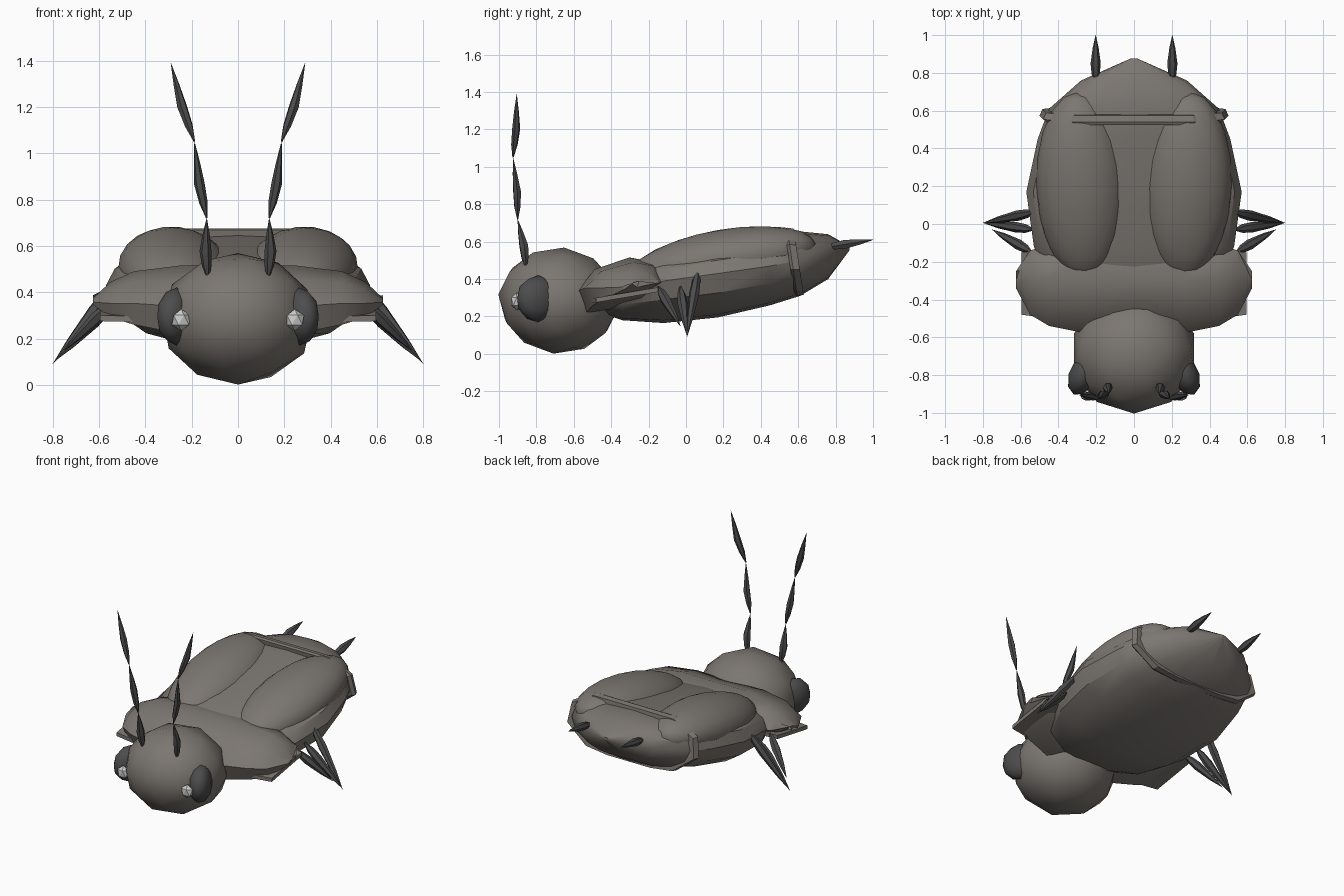
import bpy, bmesh, math
from mathutils import Vector, Matrix

if "Cube" in bpy.data.objects:
    bpy.data.objects.remove(bpy.data.objects["Cube"])


def material(name, rgb):
    m = bpy.data.materials.new(name)
    m.diffuse_color = (*rgb, 1)
    m.use_nodes = True
    m.node_tree.nodes["Principled BSDF"].inputs["Base Color"].default_value = m.diffuse_color
    return m


SHELL = material("warm grey shell", (0.2, 0.182, 0.163))
DARK = material("charcoal", (0.073, 0.073, 0.076))
LIGHT = material("pale grey", (0.6, 0.6, 0.6))


def finish(name, bm, mat, smooth=40):
    bmesh.ops.recalc_face_normals(bm, faces=bm.faces)
    me = bpy.data.meshes.new(name)
    bm.to_mesh(me)
    bm.free()
    me.materials.append(mat)
    ob = bpy.data.objects.new(name, me)
    bpy.context.collection.objects.link(ob)
    if smooth:
        bpy.ops.object.select_all(action='DESELECT')
        ob.select_set(True)
        bpy.context.view_layer.objects.active = ob
        bpy.ops.object.shade_smooth_by_angle(angle=math.radians(smooth))
    return ob


def ball(name, loc, radii, mat, sub=2, tilt=0, yaw=0, smooth=50):
    bm = bmesh.new()
    bmesh.ops.create_icosphere(bm, subdivisions=sub, radius=1)
    rot = Matrix.Rotation(yaw, 4, 'Z') @ Matrix.Rotation(tilt, 4, 'X')
    bmesh.ops.transform(bm, verts=bm.verts,
                        matrix=Matrix.Translation(loc) @ rot @ Matrix.Diagonal((*radii, 1)))
    return finish(name, bm, mat, smooth)


def skin(bm, rings):
    for a, b in zip(rings, rings[1:]):
        n = len(a)
        for i in range(n):
            bm.faces.new((a[i], a[(i + 1) % n], b[(i + 1) % n], b[i]))


def spindle(name, a, b, r, mid=0.35, bend=(0, 0, 0), mat=DARK):
    """Six-sided limb, pointed at both ends and widest at mid."""
    a, b = Vector(a), Vector(b)
    q = (b - a).to_track_quat('Z', 'Y')
    bm = bmesh.new()
    rings = []
    for t, k in ((0, 0.15), (mid * 0.45, 0.8), (mid, 1), (0.72, 0.6), (1, 0.03)):
        c = a.lerp(b, t) + Vector(bend) * min(t / mid, (1 - t) / (1 - mid))
        rings.append([bm.verts.new(c + q @ Vector((r * k * math.cos(i * math.pi / 3),
                                                   r * k * math.sin(i * math.pi / 3), 0)))
                      for i in range(6)])
    skin(bm, rings)
    bm.faces.new(rings[0])
    bm.faces.new(rings[-1])
    return finish(name, bm, mat)


# Body: lofted sections of y, half width, bottom, edge and top heights
bm = bmesh.new()
rings = []
for y, w, zb, ze, zt in ((-0.55, 0.12, 0.25, 0.30, 0.36), (-0.34, 0.42, 0.18, 0.33, 0.47),
                         (-0.12, 0.53, 0.165, 0.39, 0.53), (0.17, 0.57, 0.195, 0.43, 0.59),
                         (0.45, 0.51, 0.26, 0.47, 0.635), (0.61, 0.45, 0.31, 0.50, 0.655),
                         (0.76, 0.28, 0.40, 0.53, 0.64), (0.875, 0.02, 0.555, 0.565, 0.575)):
    ring = []
    for i in range(16):
        c, s = math.cos(i * math.pi / 8), math.sin(i * math.pi / 8)
        h = zt - ze if s > 0 else ze - zb
        ring.append(bm.verts.new((w * math.copysign(abs(c) ** 0.85, c), y,
                                  ze + h * math.copysign(abs(s) ** 0.85, s))))
    rings.append(ring)
skin(bm, rings)
bm.faces.new(rings[0])
bm.faces.new(rings[-1])
finish("body", bm, SHELL, 35)

# Belt: thin angular ring around the rear of the body
half = [(0.32, 0.675), (0.48, 0.585), (0.5, 0.45), (0.34, 0.33), (0.17, 0.31)]
outline = half + [(-x, z) for x, z in reversed(half)]
bm = bmesh.new()
rings = [[bm.verts.new((x * k, y + 0.15 * (0.675 - z), 0.49 + (z - 0.49) * k)) for x, z in outline]
         for y, k in ((0.525, 0.96), (0.54, 1), (0.575, 0.97))]
skin(bm, rings)
bm.faces.new(rings[0])
bm.faces.new(rings[-1])
finish("belt", bm, SHELL, 25)

# Shoulder shield: sections across x, giving front, back and height of each slice
bm = bmesh.new()
rings = []
slices = [(0.0, -0.55, -0.13, 0.22, 0.515), (0.25, -0.58, -0.12, 0.22, 0.515),
          (0.45, -0.54, -0.11, 0.26, 0.49), (0.55, -0.48, -0.14, 0.29, 0.445),
          (0.625, -0.34, -0.25, 0.345, 0.375)]
for x, y0, y1, zb, zt in [(-s[0], *s[1:]) for s in reversed(slices[1:])] + slices:
    d = y1 - y0
    zm = zb + (zt - zb) * 0.4
    rings.append([bm.verts.new((x, y0 + d * t, z)) for t, z in
                  ((0, zm), (0.2, zm + (zt - zm) * 0.65), (0.6, zt), (0.85, zt - 0.02),
                   (1, zm + 0.03), (0.7, zb + 0.04), (0.1, zb))])
skin(bm, rings)
bm.faces.new(rings[0])
bm.faces.new(rings[-1])
finish("shoulder_shield", bm, SHELL, 35)

# Head
ball("head", (0, -0.68, 0.285), (0.335, 0.325, 0.285), SHELL, tilt=-0.1)

# Paired parts
for s, side in ((-1, "left"), (1, "right")):
    ball("wing_case_" + side, (s * 0.28, 0.2, 0.5), (0.238, 0.505, 0.165), SHELL, 3,
         tilt=0.17, yaw=s * -0.04)
    ball("eye_" + side, (s * 0.265, -0.79, 0.295), (0.075, 0.125, 0.125), DARK, yaw=s * 0.45)
    ball("pupil_" + side, (s * 0.245, -0.905, 0.28), (0.045, 0.035, 0.047), LIGHT, 1, smooth=0)

    # Pointed lower edge plate under the shield
    bm = bmesh.new()
    pts = [(0.25, -0.53), (0.595, -0.48), (0.595, -0.15), (0.3, -0.12)]
    rings = [[bm.verts.new((s * x, y, 0.275 + 0.17 * (y + 0.48) + dz)) for x, y in pts]
             for dz in (0, 0.025)]
    skin(bm, rings)
    bm.faces.new(rings[0])
    bm.faces.new(rings[1])
    finish("shield_plate_" + side, bm, SHELL, 0)

    # Three-part antenna
    joints = [(s * 0.13, -0.855, 0.46), (s * 0.135, -0.9, 0.72),
              (s * 0.188, -0.925, 1.05), (s * 0.29, -0.905, 1.39)]
    for i, r in enumerate((0.026, 0.023, 0.022)):
        spindle(f"antenna_{side}_{i + 1}", joints[i], joints[i + 1], r, 0.45,
                (s * 0.008, 0.008, 0))

    # Legs and tail spike
    for i, (a, b) in enumerate((((0.52, 0.065, 0.45), (0.8, 0.005, 0.09)),
                                ((0.53, -0.03, 0.36), (0.795, 0.005, 0.1)),
                                ((0.54, -0.15, 0.36), (0.75, -0.03, 0.15)))):
        spindle(f"leg_{side}_{i + 1}", (s * a[0], *a[1:]), (s * b[0], *b[1:]), 0.028)
    spindle("tail_spike_" + side, (s * 0.203, 0.75, 0.57), (s * 0.203, 1.0, 0.61), 0.027, 0.4)
